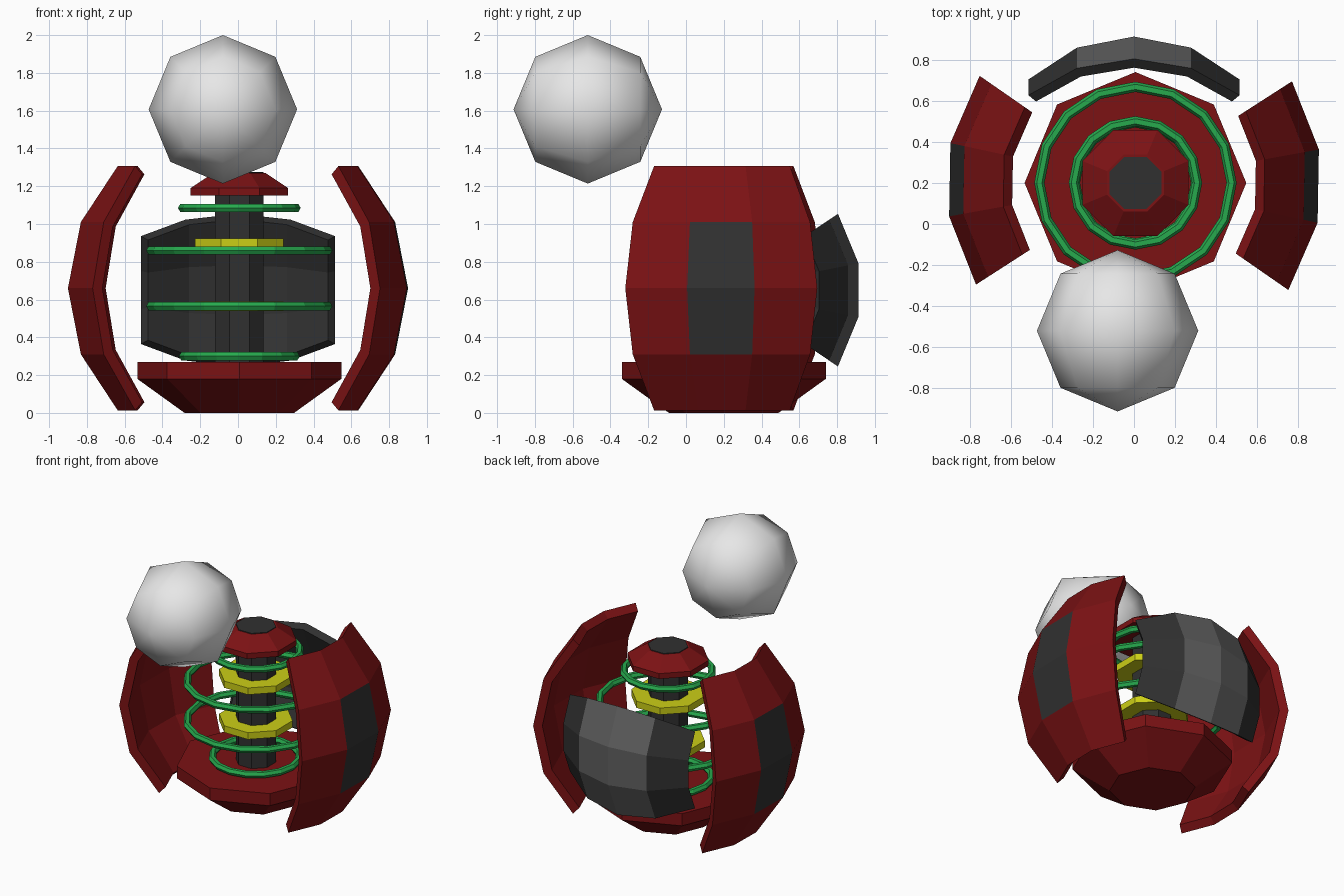
import bpy, bmesh, math
from mathutils import Matrix, Vector

if "Cube" in bpy.data.objects:
    bpy.data.objects.remove(bpy.data.objects["Cube"])


def material(name, rgb):
    m = bpy.data.materials.new(name)
    m.diffuse_color = (*rgb, 1)
    m.use_nodes = True
    m.node_tree.nodes["Principled BSDF"].inputs["Base Color"].default_value = m.diffuse_color
    return m


RED = material("deep red", (0.2, 0.006, 0.007))
DARK = material("charcoal", (0.03, 0.03, 0.03))
GREY = material("mid grey", (0.115, 0.115, 0.115))
GREEN = material("green", (0.02, 0.4, 0.075))
YELLOW = material("yellow", (0.6, 0.62, 0.008))
WHITE = material("white", (0.8, 0.8, 0.8))
AXIS = Vector((0.007, 0.2, 0))


def finish(bm, name, mats):
    bmesh.ops.recalc_face_normals(bm, faces=bm.faces)
    me = bpy.data.meshes.new(name)
    bm.to_mesh(me)
    bm.free()
    for m in mats:
        me.materials.append(m)
    ob = bpy.data.objects.new(name, me)
    bpy.context.collection.objects.link(ob)
    return ob


def turned(name, profile, mat, turn=0.0, sides=8):
    """Closed lathe part from (radius, z) points around the central axis."""
    bm = bmesh.new()
    rings = []
    for r, z in profile:
        ring = []
        for i in range(sides):
            a = turn + math.tau * i / sides
            ring.append(bm.verts.new(AXIS + Vector((r * math.cos(a), r * math.sin(a), z))))
        rings.append(ring)
    for lo, hi in zip(rings, rings[1:]):
        for i in range(sides):
            j = (i + 1) % sides
            bm.faces.new((lo[i], lo[j], hi[j], hi[i]))
    bm.faces.new(rings[0])
    bm.faces.new(rings[-1])
    return finish(bm, name, [mat])


def shell_panel(name, radius, thick, mats, rule, matrix):
    """Thick patch of a faceted sphere, 4 rows by 3 columns, bulging along +x."""
    bm = bmesh.new()
    rows, cols, step = 5, 4, math.radians(22.5)

    def layer(r):
        return [[bm.verts.new((r * math.cos(la) * math.cos(lo),
                               r * math.cos(la) * math.sin(lo), r * math.sin(la)))
                 for lo in [(j - 1.5) * step for j in range(cols)]]
                for la in [(i - 2) * step for i in range(rows)]]

    out, inn = layer(radius), layer(radius - thick)
    for i in range(rows - 1):
        for j in range(cols - 1):
            f = bm.faces.new((out[i][j], out[i][j + 1], out[i + 1][j + 1], out[i + 1][j]))
            f.material_index = 1 if rule(i, j) else 0
            bm.faces.new((inn[i][j], inn[i + 1][j], inn[i + 1][j + 1], inn[i][j + 1]))
    # rim strip around the patch
    loop = ([(0, j) for j in range(cols)] + [(i, cols - 1) for i in range(1, rows)]
            + [(rows - 1, j) for j in range(cols - 2, -1, -1)]
            + [(i, 0) for i in range(rows - 2, 0, -1)])
    for (a, b), (c, d) in zip(loop, loop[1:] + loop[:1]):
        bm.faces.new((out[a][b], out[c][d], inn[c][d], inn[a][b]))
    bm.transform(matrix)
    return finish(bm, name, mats)


# Base dish, central post and cap
FLAT = math.radians(22.5)
turned("base", [(0.29, 0.0), (0.54, 0.18), (0.54, 0.27)], RED)
turned("post", [(0.138, 0.26), (0.138, 1.275)], DARK, FLAT)
turned("cap", [(0.28, 1.15), (0.28, 1.19), (0.15, 1.27)], RED, FLAT)

# Yellow collars on the post
for n, z in (("lower_collar", 0.54), ("upper_collar", 0.872)):
    turned(n, [(0.253, z), (0.253, z + 0.05)], YELLOW, FLAT)

# Green coil rings
for k, (r, z) in enumerate([(0.295, 0.3), (0.468, 0.565), (0.468, 0.86), (0.3, 1.085)]):
    bpy.ops.mesh.primitive_torus_add(major_segments=16, minor_segments=6,
                                     major_radius=r, minor_radius=0.025,
                                     location=AXIS + Vector((0, 0, z)))
    ring = bpy.context.object
    ring.name = f"coil_ring_{k + 1}"
    ring.data.materials.append(GREEN)

# Curved side panels with a dark window patch
center = Matrix.Translation((0, 0.2, 0.66))
for name, deg in (("right_panel", -1), ("left_panel", 179)):
    shell_panel(name, 0.915, 0.062, [RED, DARK],
                lambda i, j: i in (1, 2) and j == 1,
                center @ Matrix.Rotation(math.radians(deg), 4, 'Z'))

# Back panel: same shape, smaller and lying on its side
shell_panel("back_panel", 0.727, 0.052, [DARK, GREY], lambda i, j: i in (1, 2),
            Matrix.Translation((0, 0.2, 0.65)) @ Matrix.Rotation(math.radians(90), 4, 'Z')
            @ Matrix.Rotation(math.radians(90), 4, 'X'))

# White ball floating in front
bpy.ops.mesh.primitive_uv_sphere_add(segments=8, ring_count=4, radius=0.393,
                                     location=(-0.08, -0.52, 1.607),
                                     rotation=(math.radians(90), 0, 0))
ball = bpy.context.object
ball.name = "ball"
ball.data.materials.append(WHITE)
bpy.ops.object.shade_smooth()
